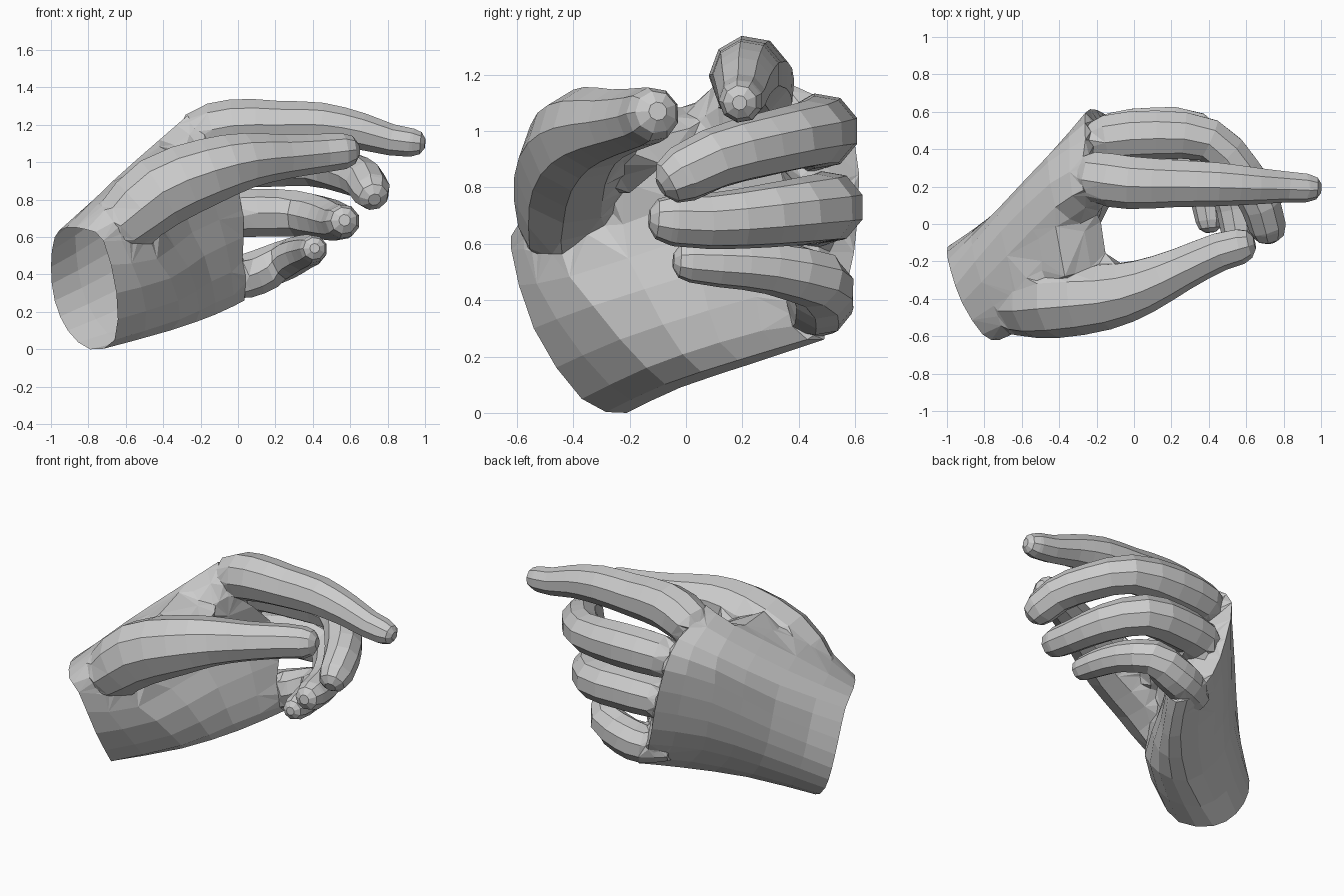
import bpy, bmesh, math
from mathutils import Vector

if "Cube" in bpy.data.objects:
    bpy.data.objects.remove(bpy.data.objects["Cube"])


def refine(pts, closed=False):
    """Insert a spline midpoint between neighbouring points."""
    n, out = len(pts), []
    for i in range(n):
        out.append(pts[i])
        if i == n - 1 and not closed:
            break
        at = lambda k: pts[k % n] if closed else pts[max(0, min(n - 1, k))]
        out.append((at(i) + at(i + 1)) * 0.5625 - (at(i - 1) + at(i + 2)) * 0.0625)
    return out


def make(name, bm):
    bmesh.ops.recalc_face_normals(bm, faces=bm.faces)
    me = bpy.data.meshes.new(name)
    bm.to_mesh(me)
    bm.free()
    ob = bpy.data.objects.new(name, me)
    bpy.context.collection.objects.link(ob)
    return ob


def loft(name, rings):
    """Closed skin over a list of equal rings, with fan caps."""
    bm = bmesh.new()
    loops = [[bm.verts.new(p) for p in r] for r in rings]
    n = len(rings[0])
    for a, b in zip(loops, loops[1:]):
        for i in range(n):
            j = (i + 1) % n
            bm.faces.new((a[i], a[j], b[j], b[i]))
    for lp in (loops[0], loops[-1]):
        mid = bm.verts.new(sum((v.co for v in lp), Vector()) / n)
        for i in range(n):
            bm.faces.new((lp[i], lp[(i + 1) % n], mid))
    return make(name, bm)


def finger(name, path, sides=9):
    """Tapered faceted tube with a rounded tip; path holds x, y, z, radius."""
    pts = refine([Vector(p) for p in path])
    centres = [p.to_3d() for p in pts]
    radii = [p.w for p in pts]
    tip, d, r = centres[-1], (centres[-1] - centres[-2]).normalized(), radii[-1]
    centres[-1:] = [tip - d * r * 0.85, tip - d * r * 0.3, tip]
    radii[-1:] = [r, r * 0.8, r * 0.35]
    rings = []
    for i, c in enumerate(centres):
        t = (centres[min(i + 1, len(centres) - 1)] - centres[max(i - 1, 0)]).normalized()
        side = t.cross(Vector((0, 0, 1))).normalized()
        up = side.cross(t)
        rings.append([c + (side * math.cos(a) + up * math.sin(a)) * radii[i]
                      for a in (math.tau * k / sides for k in range(sides))])
    return loft(name, rings)


# palm: wrist, heel, upper palm and knuckle cross-sections
# order: thumb side top, round the back of the hand, outer edge, palm
sections = [
    [(-.92, -.42, .65), (-.98, -.25, .60), (-1, -.15, .44), (-.98, -.11, .26), (-.91, -.14, .10),
     (-.79, -.21, 0), (-.66, -.37, .05), (-.65, -.54, .30), (-.72, -.62, .58), (-.81, -.59, .64)],
    [(-.68, -.17, .89), (-.72, .06, .80), (-.70, .10, .62), (-.66, .10, .42), (-.58, .07, .24),
     (-.43, -.02, .09), (-.31, -.14, .16), (-.36, -.33, .38), (-.50, -.47, .60), (-.50, -.45, .93)],
    [(-.42, .09, 1.12), (-.46, .33, 1.02), (-.46, .36, .85), (-.42, .37, .60), (-.35, .33, .38),
     (-.15, .25, .18), (-.12, .12, .25), (-.18, .05, .50), (-.30, .0, .75), (-.28, -.05, 1.0)],
    [(-.27, .18, 1.25), (-.26, .45, 1.13), (-.26, .595, .98), (-.20, .61, .70), (-.13, .57, .45),
     (0, .49, .26), (.05, .38, .32), (.03, .38, .60), (0, .33, .88), (-.12, .14, 1.10)],
]
columns = [refine([Vector(p) for p in col]) for col in zip(*sections)]
palm_rings = [refine(list(ring), closed=True) for ring in zip(*columns)]
hand = loft("hand", palm_rings)

# web of skin between thumb and index finger
bm = bmesh.new()
for p in [(-.68, -.20, .87), (-.43, .08, 1.11), (-.37, -.28, 1.06), (-.12, -.25, .94), (-.17, -.08, .88),
          (-.19, .11, 1.04), (-.3, -.2, .78), (-.42, -.36, .72), (-.6, -.4, .86), (-.32, -.05, 1.06)]:
    bm.verts.new(p)
bmesh.ops.convex_hull(bm, input=bm.verts)
parts = [make("thumb_web", bm)]

# thumb with its fleshy base
parts.append(finger("thumb", [(-.76, -.42, .53, .09), (-.63, -.43, .66, .165), (-.42, -.41, .84, .20),
                              (-.15, -.385, .955, .18), (.05, -.33, 1.01, .15), (.25, -.24, 1.03, .12),
                              (.46, -.145, 1.05, .105), (.645, -.10, 1.07, .095)]))

# four fingers
parts += [
    finger("index_finger", [(-.30, .26, 1.02, .08), (-.20, .25, 1.14, .14), (-.02, .225, 1.195, .145),
                            (.22, .22, 1.20, .13), (.45, .215, 1.20, .12), (.66, .205, 1.165, .10),
                            (.82, .20, 1.12, .085), (1.0, .19, 1.10, .075)]),
    finger("middle_finger", [(-.26, .42, .95, .10), (-.14, .46, .99, .13), (.12, .48, 1.0, .135),
                             (.40, .45, .99, .12), (.57, .28, .95, .115), (.68, .10, .90, .11),
                             (.73, -.09, .80, .10)]),
    finger("ring_finger", [(-.24, .42, .70, .10), (-.10, .48, .72, .125), (.10, .50, .73, .13),
                           (.32, .485, .725, .125), (.47, .30, .70, .115), (.54, .08, .68, .10),
                           (.57, -.13, .69, .09)]),
    finger("little_finger", [(-.16, .40, .37, .08), (-.02, .46, .38, .115), (.10, .48, .41, .12),
                             (.24, .465, .47, .11), (.34, .30, .515, .095), (.39, .12, .53, .085),
                             (.41, -.045, .54, .075)]),
]

# fuse everything into one skin
for p in parts:
    m = hand.modifiers.new(p.name, 'BOOLEAN')
    m.operation, m.solver, m.object = 'UNION', 'EXACT', p
dg = bpy.context.evaluated_depsgraph_get()
fused = bpy.data.meshes.new_from_object(hand.evaluated_get(dg))
hand.modifiers.clear()
hand.data = fused
for p in parts:
    bpy.data.objects.remove(p)

# open the wrist and soften the creases where parts meet
bm = bmesh.new()
bm.from_mesh(fused)
wrist = palm_rings[0] + [sum(palm_rings[0], Vector()) / len(palm_rings[0])]
on_wrist = lambda v: any((v.co - w).length < 1e-3 for w in wrist)
bmesh.ops.delete(bm, geom=[f for f in bm.faces if all(on_wrist(v) for v in f.verts)], context='FACES')
bmesh.ops.remove_doubles(bm, verts=bm.verts, dist=0.015)
for _ in range(2):
    crease = {v for e in bm.edges if len(e.link_faces) == 2 and e.calc_face_angle_signed(0) < -0.5
              for v in e.verts}
    bmesh.ops.smooth_vert(bm, verts=list(crease), factor=0.4, use_axis_x=True, use_axis_y=True, use_axis_z=True)
bmesh.ops.triangulate(bm, faces=[f for f in bm.faces if len(f.verts) > 4])
bm.to_mesh(fused)
bm.free()
